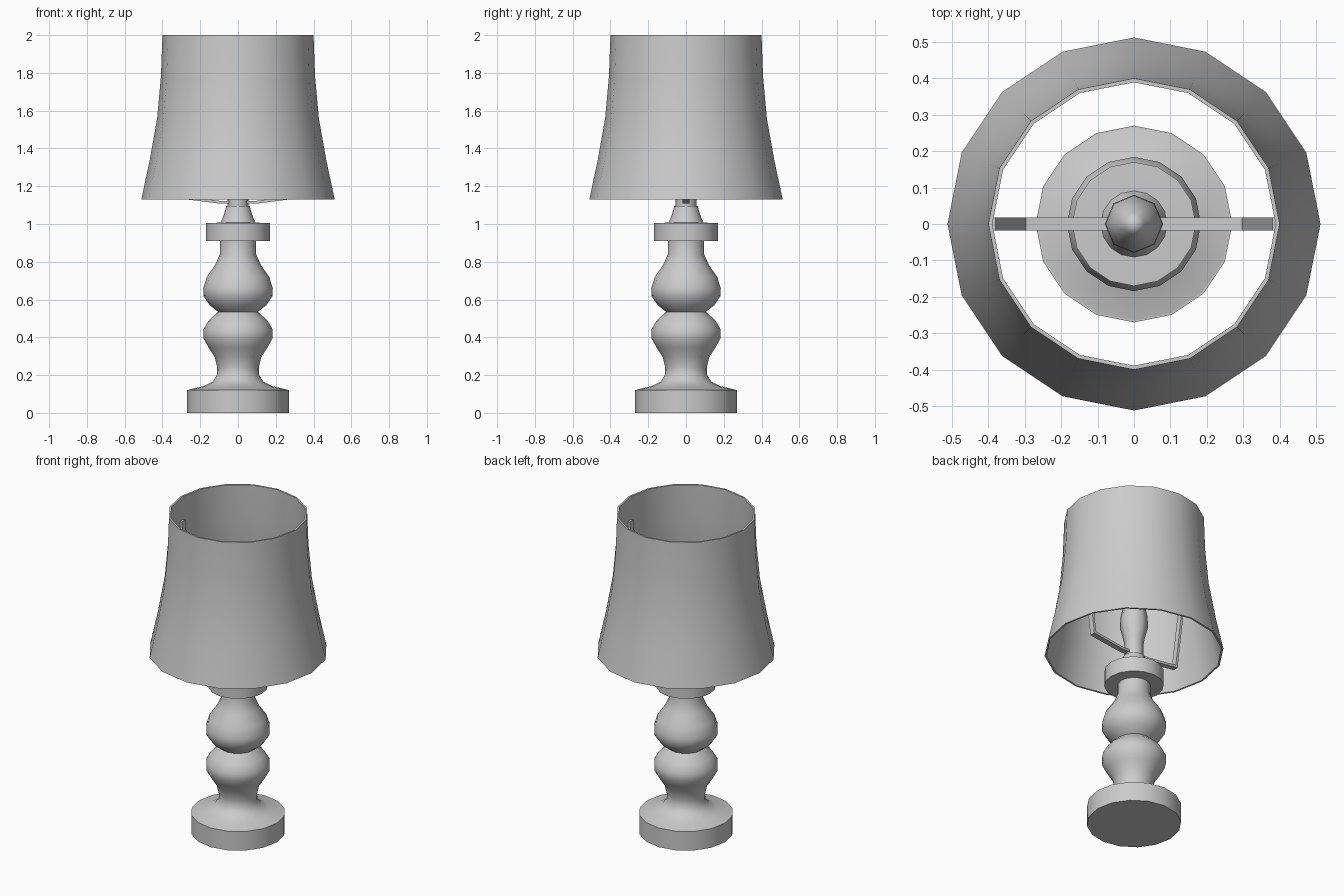
import bpy, bmesh, math

if "Cube" in bpy.data.objects:
    bpy.data.objects.remove(bpy.data.objects["Cube"])


def finish(name, bm, angle=35):
    bmesh.ops.remove_doubles(bm, verts=bm.verts, dist=1e-5)
    bmesh.ops.recalc_face_normals(bm, faces=bm.faces)
    mesh = bpy.data.meshes.new(name)
    bm.to_mesh(mesh)
    bm.free()
    ob = bpy.data.objects.new(name, mesh)
    bpy.context.collection.objects.link(ob)
    bpy.ops.object.select_all(action='DESELECT')
    ob.select_set(True)
    bpy.context.view_layer.objects.active = ob
    bpy.ops.object.shade_smooth_by_angle(angle=math.radians(angle))
    return ob


def lathe(name, profile, sides=16, angle=35, closed=False):
    """Spin (radius, z) points about z; points on the axis become poles."""
    bm = bmesh.new()
    rings = []
    for r, z in profile:
        if r == 0:
            rings.append([bm.verts.new((0, 0, z))] * sides)
        else:
            rings.append([bm.verts.new((r * math.cos(math.tau * i / sides),
                                        r * math.sin(math.tau * i / sides), z))
                          for i in range(sides)])
    pairs = list(zip(rings, rings[1:]))
    if closed:
        pairs.append((rings[-1], rings[0]))
    for a, b in pairs:
        for i in range(sides):
            j = (i + 1) % sides
            bm.faces.new(dict.fromkeys((a[i], a[j], b[j], b[i])))
    return finish(name, bm, angle)


# Round foot
lathe("base", [(0, 0), (0.27, 0), (0.27, 0.12), (0, 0.13)])

# Turned column with two bulges
lathe("column", [
    (0.265, 0.122), (0.18, 0.142), (0.135, 0.165), (0.112, 0.20), (0.11, 0.24),
    (0.123, 0.295), (0.155, 0.345), (0.183, 0.395), (0.184, 0.44), (0.155, 0.49),
    (0.105, 0.535), (0.15, 0.57), (0.183, 0.62), (0.184, 0.66), (0.165, 0.72),
    (0.12, 0.785), (0.096, 0.84), (0.094, 0.91)], angle=40)

# Collar disc and tapered neck
lathe("collar", [(0, 0.91), (0.17, 0.91), (0.17, 1.005), (0, 1.01)])
lathe("neck", [(0.092, 1.005), (0.073, 1.055), (0.062, 1.095), (0, 1.1)])

# Candle-shaped bulb on its socket
lathe("bulb", [(0.055, 1.09), (0.055, 1.18), (0.06, 1.21), (0.08, 1.29),
               (0.078, 1.36), (0.06, 1.44), (0.03, 1.51), (0, 1.54)],
      sides=8, angle=60)

# Flared thin-walled shade
outer = [(0.512, 1.13), (0.467, 1.34), (0.428, 1.56), (0.408, 1.78), (0.40, 2.0)]
inner = [(r - 0.011, z) for r, z in reversed(outer)]
lathe("shade", outer + inner, closed=True)

# Flat strap that carries the shade
half = [(0.10, 1.108), (0.31, 1.135), (0.395, 1.85)]
half_in = [(0.10, 1.123), (0.297, 1.149), (0.38, 1.85)]
lower = [(-x, z) for x, z in reversed(half)] + half
upper = [(-x, z) for x, z in reversed(half_in)] + half_in
w = 0.0175
bm = bmesh.new()
sections = [[bm.verts.new((p[0], y, p[1])) for p, y in
             ((lo, -w), (lo, w), (up, w), (up, -w))]
            for lo, up in zip(lower, upper)]
for a, b in zip(sections, sections[1:]):
    for i in range(4):
        j = (i + 1) % 4
        bm.faces.new((a[i], a[j], b[j], b[i]))
bm.faces.new(sections[0])
bm.faces.new(sections[-1])
finish("shade_bracket", bm, 30)
